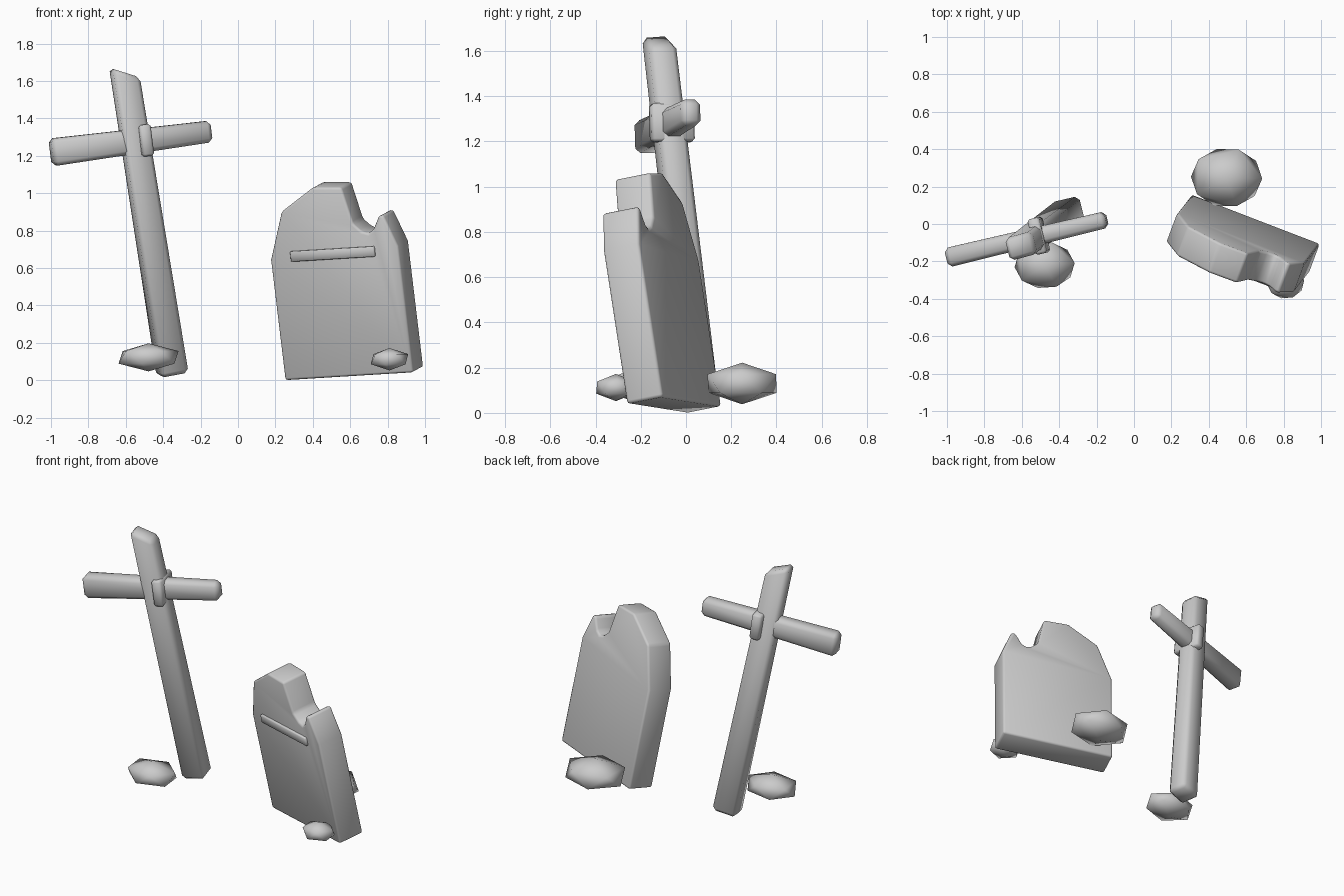
import bpy, bmesh, math
from mathutils import Vector, Matrix

if "Cube" in bpy.data.objects:
    bpy.data.objects.remove(bpy.data.objects["Cube"])


def finish(name, bm, bevel=0.0, segs=1, angle=50):
    bmesh.ops.recalc_face_normals(bm, faces=bm.faces)
    me = bpy.data.meshes.new(name)
    bm.to_mesh(me)
    bm.free()
    ob = bpy.data.objects.new(name, me)
    bpy.context.collection.objects.link(ob)
    if bevel:
        m = ob.modifiers.new("bevel", 'BEVEL')
        m.width, m.segments, m.limit_method = bevel, segs, 'ANGLE'
        m.angle_limit = math.radians(25)
    bpy.ops.object.select_all(action='DESELECT')
    ob.select_set(True)
    bpy.context.view_layer.objects.active = ob
    if bevel:
        bpy.ops.object.modifier_apply(modifier="bevel")
    bpy.ops.object.shade_smooth_by_angle(angle=math.radians(angle))
    return ob


def beam(name, a, b, side, size_a, size_b, bevel, slant=0.0):
    """Tapered box from a to b; side is the direction of its first width."""
    a, b = Vector(a), Vector(b)
    z = (b - a).normalized()
    x = Vector(side)
    x = (x - z * x.dot(z)).normalized()
    y = z.cross(x)
    bm = bmesh.new()
    rings = []
    for p, (w, d), s in ((a, size_a, 0), (b, size_b, slant)):
        rings.append([bm.verts.new(p + x * (i * w / 2) + y * (j * d / 2) - z * (i * s))
                      for i, j in ((-1, -1), (1, -1), (1, 1), (-1, 1))])
    bm.faces.new(rings[0][::-1])
    bm.faces.new(rings[1])
    for k in range(4):
        n = (k + 1) % 4
        bm.faces.new((rings[0][k], rings[0][n], rings[1][n], rings[1][k]))
    return finish(name, bm, bevel)


# Wooden cross: leaning post, crossbar and the band at the joint
yaw = math.radians(14)
along = (math.cos(yaw), math.sin(yaw), 0)
across = (-math.sin(yaw), math.cos(yaw), 0)
beam("post", (-0.35, 0.07, 0.03), (-0.607, -0.12, 1.645), along,
     (0.155, 0.135), (0.14, 0.125), 0.022, slant=0.036)
bar_a, bar_b = Vector((-0.998, -0.18, 1.218)), Vector((-0.147, 0.024, 1.33))
beam("crossbar", bar_a, bar_b, across, (0.105, 0.148), (0.09, 0.115), 0.022)
mid, step = bar_a.lerp(bar_b, 0.575), (bar_b - bar_a).normalized() * 0.032
beam("joint_band", mid - step, mid + step, across, (0.195, 0.17), (0.195, 0.17), 0.012)

# Headstone frame: turned, leaning forward and rolled to the left
ex = Vector((0.932, -0.358, 0.057)).normalized()
ez = Vector((-0.12, -0.15, 0.982))
ez = (ez - ex * ez.dot(ex)).normalized()
ey = ez.cross(ex)
frame = Matrix((ex, ey, ez)).transposed().to_4x4()
frame.translation = (0.25, 0.0, -0.002)


def slab(name, pts, y0, y1, bevel, segs):
    bm = bmesh.new()
    f = bm.faces.new([bm.verts.new((u, y0, v)) for u, v in pts])
    new = bmesh.ops.extrude_face_region(bm, geom=[f])["geom"]
    bmesh.ops.translate(bm, vec=(0, y1 - y0, 0),
                        verts=[g for g in new if isinstance(g, bmesh.types.BMVert)])
    bm.transform(frame)
    return finish(name, bm, bevel, segs)


# Headstone with broken notch in the top right
slab("headstone", [(0, 0), (0.735, 0), (0.735, 0.69), (0.672, 0.862), (0.645, 0.858),
                   (0.605, 0.785), (0.575, 0.768), (0.54, 0.78), (0.495, 0.825),
                   (0.453, 1.025), (0.292, 1.035), (0.094, 0.912), (0, 0.655)],
     0, 0.172, 0.02, 2)
slab("raised_strip", [(0.122, 0.642), (0.603, 0.642), (0.603, 0.697), (0.122, 0.697)],
     -0.016, 0.02, 0.004, 1)

# Loose rocks around the bases
for name, loc, rad, turn in (
        ("rock_left", (-0.478, -0.22, 0.122), (0.18, 0.14, 0.075), 5),
        ("rock_right", (0.81, -0.31, 0.112), (0.112, 0.1, 0.06), 5),
        ("rock_back", (0.495, 0.248, 0.13), (0.213, 0.178, 0.092), 70)):
    bm = bmesh.new()
    bmesh.ops.create_icosphere(bm, subdivisions=1, radius=1.0)
    bm.transform(Matrix.Translation(loc) @ Matrix.Diagonal((*rad, 1))
                 @ Matrix.Rotation(math.radians(turn), 4, 'Z'))
    finish(name, bm, angle=180)
